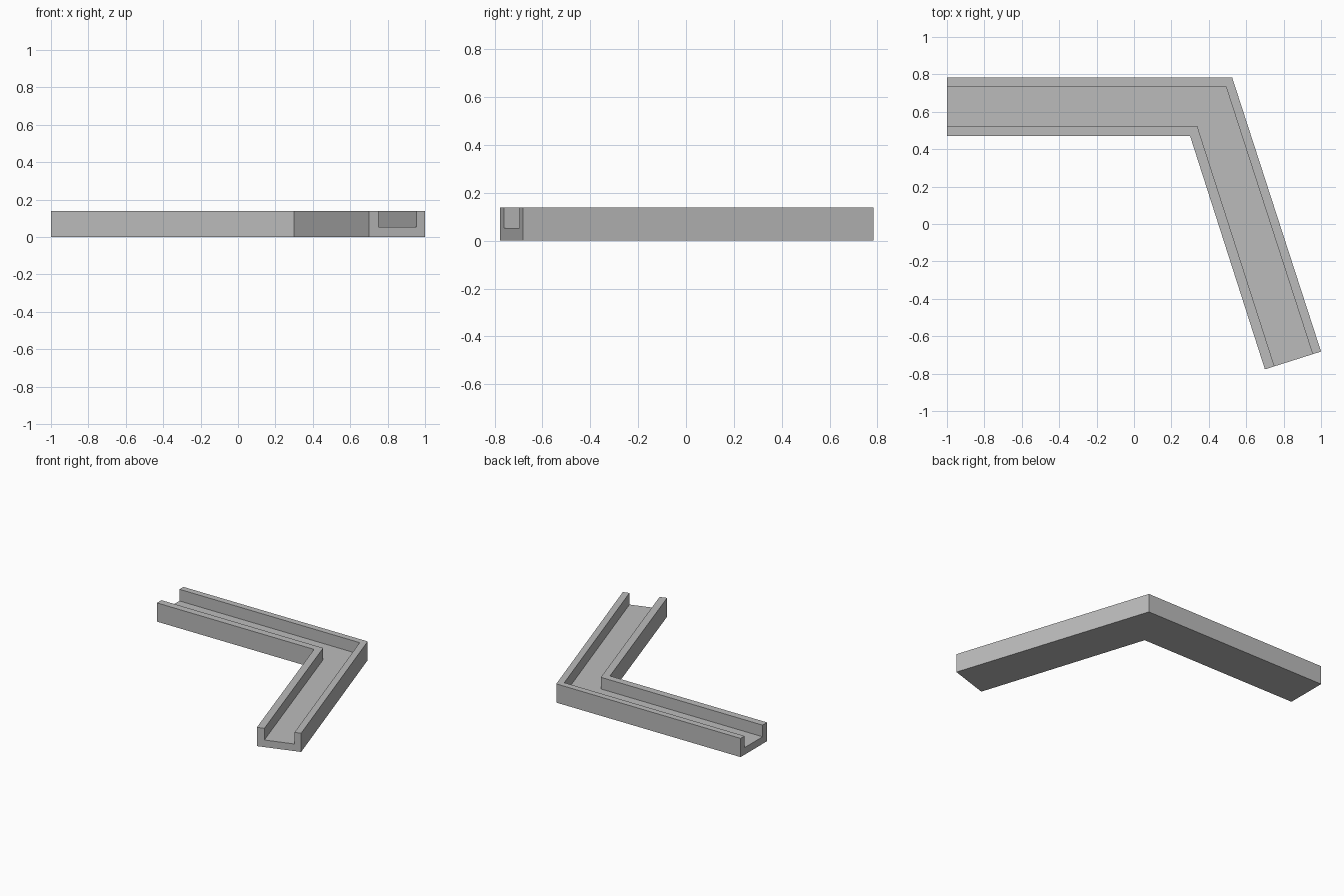
import bpy, bmesh
from mathutils import Vector

cube = bpy.data.objects.get("Cube")
if cube:
    bpy.data.objects.remove(cube, do_unlink=True)

# Plain grey finish
grey = bpy.data.materials.new("grey")
grey.use_nodes = True
colour = (0.5, 0.5, 0.5, 1)
grey.diffuse_color = colour
grey.node_tree.nodes["Principled BSDF"].inputs["Base Color"].default_value = colour

HEIGHT, FLOOR = 0.14, 0.053

# Stations along the channel: open end, mitred corner, open end (outer, inner edge)
stations = [
    (Vector((-1.0, 0.783)), Vector((-1.0, 0.47))),
    (Vector((0.525, 0.783)), Vector((0.30, 0.47))),
    (Vector((1.0, -0.682)), Vector((0.70, -0.777))),
]

# U-shaped cross-section: (fraction across the width, height)
profile = [(0, 0), (0, HEIGHT), (0.15, HEIGHT), (0.15, FLOOR),
           (0.83, FLOOR), (0.83, HEIGHT), (1, HEIGHT), (1, 0)]

# Sweep the section through the stations
bm = bmesh.new()
rings = [[bm.verts.new((*outer.lerp(inner, t), z)) for t, z in profile]
         for outer, inner in stations]
for a, b in zip(rings, rings[1:]):
    for i in range(len(profile)):
        j = (i + 1) % len(profile)
        bm.faces.new((a[i], a[j], b[j], b[i]))

# Close both ends
bm.faces.new(rings[0])
bm.faces.new(rings[-1])
bmesh.ops.recalc_face_normals(bm, faces=bm.faces)

mesh = bpy.data.meshes.new("corner_channel")
bm.to_mesh(mesh)
bm.free()
mesh.materials.append(grey)
channel = bpy.data.objects.new("corner_channel", mesh)
bpy.context.collection.objects.link(channel)
